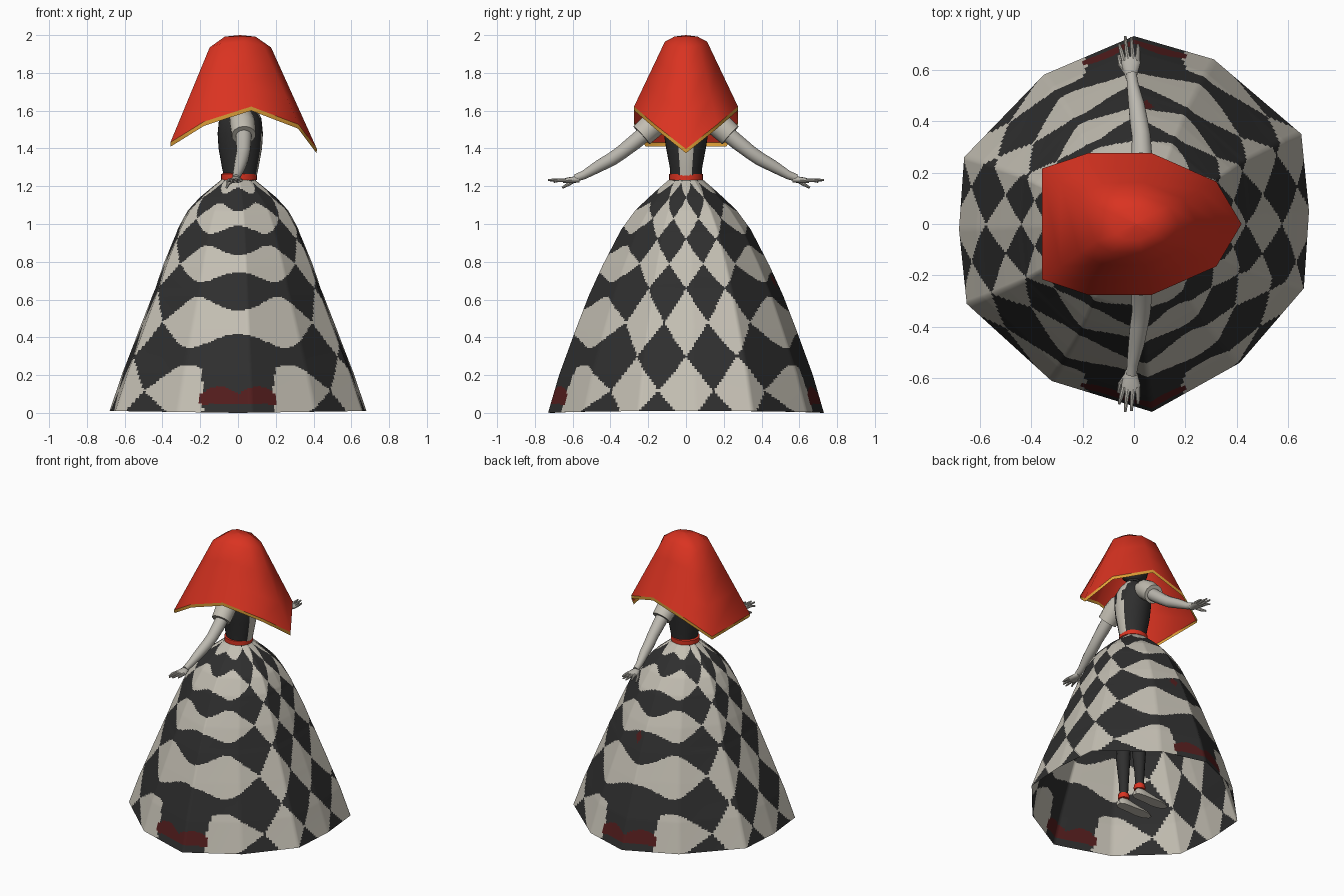
import bpy, bmesh, math
from mathutils import Vector

if "Cube" in bpy.data.objects:
    bpy.data.objects.remove(bpy.data.objects["Cube"])


def material(name, rgb):
    m = bpy.data.materials.new(name)
    m.diffuse_color = (*rgb, 1)
    m.use_nodes = True
    m.node_tree.nodes["Principled BSDF"].inputs["Base Color"].default_value = m.diffuse_color
    return m


CREAM = material("cream cloth", (0.55, 0.52, 0.45))
BLACK = material("black cloth", (0.028, 0.028, 0.028))
RED = material("red cloth", (0.70, 0.033, 0.015))
GOLD = material("gold trim", (0.75, 0.36, 0.04))
MAROON = material("maroon stain", (0.085, 0.012, 0.012))
SKIN = material("pale skin", (0.50, 0.48, 0.43))


def loft(name, rings, mats, rule=None, cap=False, angle=40):
    """Skin closed rings of points; rule(center) picks a material slot."""
    bm = bmesh.new()
    loops = [[bm.verts.new(p) for p in ring] for ring in rings]
    n = len(loops[0])
    for a, b in zip(loops, loops[1:]):
        for i in range(n):
            j = (i + 1) % n
            bm.faces.new((a[i], a[j], b[j], b[i]))
    if cap:
        bm.faces.new(loops[0][::-1])
        bm.faces.new(loops[-1])
        bmesh.ops.recalc_face_normals(bm, faces=bm.faces)
    if rule:
        for f in bm.faces:
            f.material_index = rule(f.calc_center_median())
    me = bpy.data.meshes.new(name)
    bm.to_mesh(me)
    bm.free()
    for m in mats:
        me.materials.append(m)
    ob = bpy.data.objects.new(name, me)
    bpy.context.collection.objects.link(ob)
    bpy.ops.object.select_all(action='DESELECT')
    ob.select_set(True)
    bpy.context.view_layer.objects.active = ob
    bpy.ops.object.shade_smooth_by_angle(angle=math.radians(angle))
    return ob


def ellipse(cx, cy, z, rx, ry, n=24):
    return [(cx + rx * math.cos(t), cy + ry * math.sin(t), z)
            for t in (2 * math.pi * i / n for i in range(n))]


def tube(name, path, mat, n=10):
    """Round tube through (x, y, z, radius) stations."""
    pts = [Vector(p[:3]) for p in path]
    rings = []
    for k, p in enumerate(path):
        d = (pts[min(k + 1, len(pts) - 1)] - pts[max(k - 1, 0)]).normalized()
        u = d.orthogonal() if abs(d.x) > 0.9 else d.cross(Vector((1, 0, 0)))
        u.normalize()
        w = d.cross(u)
        rings.append([pts[k] + p[3] * (u * math.cos(t) + w * math.sin(t))
                      for t in (2 * math.pi * i / n for i in range(n))])
    return loft(name, rings, [mat], cap=True)


def interp(table, v):
    for (a, fa), (b, fb) in zip(table, table[1:]):
        if v <= b:
            return fa + (fb - fa) * (v - a) / (b - a)
    return table[-1][1]


# Skirt: twelve-sided bell, finely split so the pattern can be painted on it
HEM = [(.68, .05), (.65, .35), (.31, .64), (0, .73), (-.35, .58), (-.66, .26),
       (-.68, -.02), (-.65, -.31), (-.32, -.61), (.07, -.73), (.41, -.54), (.66, -.25)]
FLARE = [(0, 1), (.2, .92), (.44, .80), (.62, .705), (.78, .605), (.97, .47),
         (1.07, .37), (1.13, .285), (1.19, .195), (1.24, .115)]
WIDEN = [(0, 1), (.3, .97), (.65, .94), (.95, .99), (1.15, 1.1), (1.24, 1.05)]
ROWS, SPLIT = 160, 22


def skirt_ring(k):
    z = 1.24 * k / ROWS
    s = interp(FLARE, z)
    sx = s * interp(WIDEN, z)
    ring = []
    for i, (x0, y0) in enumerate(HEM):
        x1, y1 = HEM[(i + 1) % 12]
        for j in range(SPLIT):
            t = j / SPLIT
            lift = 0.015 * abs(x0 + (x1 - x0) * t) * (1 - z / 1.24)
            ring.append(((x0 + (x1 - x0) * t) * sx, (y0 + (y1 - y0) * t) * s, z + lift))
    return ring


ROW_HEIGHTS = [(-.1, -1.1), (.30, 0), (.66, 1), (.92, 2), (1.14, 3), (1.30, 4)]
# diamond columns counted from the side, wider towards front and back
COLUMNS = [(0, 0), (13, .5), (26, 1), (39, 1.5), (66, 2), (90, 2.5)]


def skirt_paint(c):
    turn = math.degrees(math.atan2(abs(c.y), abs(c.x)))
    # stains near the hem and one small spot
    if abs(c.y) > .5 and abs(c.x) < .2 and .045 < c.z < .10 + .04 * abs(math.sin(c.x * 15.7)):
        return 2
    if c.y > 0 and abs(c.x - .05) / .028 + abs(c.z - .7) / .04 < 1:
        return 2
    # diamonds on the sides melt into wavy bands front and back
    v = interp(ROW_HEIGHTS, c.z)
    u = interp(COLUMNS, turn)
    wave = 1 - .55 * max(0, (math.sin(math.radians(turn)) - .8) / .2)
    f = math.cos(2 * math.pi * v) - wave * math.cos(2 * math.pi * u)
    if c.z < .3 and turn > 74 - 20 * max(0, c.z - .1):
        f = 1
    return 1 if f > 0 else 0


loft("skirt", [skirt_ring(k) for k in range(ROWS + 1)], [CREAM, BLACK, MAROON],
     skirt_paint, angle=80)

# Bodice with a cream panel on one side
BODICE = [(1.22, .08, .08), (1.30, .097, .086), (1.40, .115, .105), (1.48, .12, .118),
          (1.56, .112, .125), (1.62, .08, .10), (1.66, .045, .045)]
loft("bodice", [ellipse(.012, 0, z, rx, ry, 32) for z, rx, ry in BODICE], [BLACK, CREAM],
     lambda c: 1 if c.x > 0 and abs(c.y) < .035 else 0, cap=True)

# Belt
loft("belt", [ellipse(.005, 0, z, r + .005, r) for z, r in
              [(1.230, .08), (1.234, .09), (1.264, .09), (1.269, .08)]], [RED], cap=True)

# Head and neck, covered in black under the hood
loft("head", [ellipse(.0, 0, z, r, r * .9, 16) for z, r in
              [(1.62, .04), (1.68, .045), (1.71, .085), (1.78, .105), (1.86, .09), (1.91, .04)]],
     [BLACK], cap=True)

# Hood: outline from the pointed tip round to the flat side, with gold trim
HALF_HEM = [(.418, .0, 1.375), (.32, .165, 1.505), (.07, .275, 1.60),
            (-.18, .275, 1.52), (-.358, .215, 1.41)]
HALF_TOP = [(.175, .0, 1.935), (.135, .07, 1.945), (.03, .112, 1.965),
            (-.09, .11, 1.955), (-.15, .07, 1.935)]


def mirrored(half):
    return half + [(x, -y, z) for x, y, z in reversed(half[1:])]


hem, top = mirrored(HALF_HEM), mirrored(HALF_TOP)
edge = [(x, y, z + .022) for x, y, z in hem]


def between(t):
    return [Vector(a).lerp(Vector(b), t) for a, b in zip(edge, top)]


crown = [(.01 + (x - .01) * .5, y * .55, 1.992) for x, y, z in top]
tip = [(.01 + (x - .01) * .001, y * .001, 2.0) for x, y, z in top]
loft("hood", [between(t) for t in (0, .35, .7)] + [top, crown, tip], [RED], angle=85)
# trim hangs straight down from the hood edge
loft("hood_trim", [[(x * .995, y * .995, z) for x, y, z in hem], edge], [GOLD], angle=85)

# Arms, sleeves, hands, legs and shoes on both sides
for side, s in (("left", 1), ("right", -1)):
    def part(name, path, mat, n=10):
        tube(f"{side}_{name}", [(x, y * s, z, r) for x, y, z, r in path], mat, n)

    part("sleeve", [(.02, .08, 1.57, .05), (.02, .13, 1.555, .066), (.025, .18, 1.52, .068),
                    (.03, .235, 1.47, .064)], CREAM, 14)
    part("arm", [(.03, .18, 1.51, .043), (.03, .27, 1.435, .041), (.028, .34, 1.38, .037),
                 (.02, .39, 1.345, .036), (.01, .46, 1.307, .032), (-.005, .54, 1.26, .023),
                 (-.01, .585, 1.243, .020)], SKIN, 14)
    # palm: flattened loft running outward
    rings = []
    for y, w, h in [(.565, .02, .018), (.59, .028, .017), (.625, .037, .015), (.65, .034, .011)]:
        rings.append([(-.012 + w * math.cos(t), y * s, 1.235 - (y - .59) * .1 + h * math.sin(t))
                      for t in (math.pi * i / 6 for i in range(12))])
    loft(f"{side}_palm", rings, [SKIN], cap=True)
    for k, (x0, x1, y1, z1) in enumerate([(-.04, -.058, .70, 1.222), (-.022, -.034, .73, 1.232),
                                          (-.002, -.01, .727, 1.234), (.015, .016, .70, 1.23)]):
        part(f"finger_{k + 1}", [(x0, .635, 1.232, .010), ((x0 + x1) / 2, .67, 1.232, .009),
                                 (x1, y1, z1, .005)], SKIN, 8)
    part("thumb", [(-.03, .59, 1.232, .011), (-.052, .62, 1.212, .010),
                   (-.06, .655, 1.192, .006)], SKIN, 8)
    part("leg", [(.02, .08, .09, .027), (.02, .08, .2, .033), (.025, .08, .36, .046),
                 (.02, .075, .52, .044), (.015, .07, .8, .062), (.01, .06, 1.1, .07)], BLACK, 14)
    part("ankle_band", [(.02, .08, .07, .036), (.02, .08, .085, .039), (.02, .08, .105, .036)],
         RED, 14)
    # shoe: heel-to-toe loft of half-flat sections pointing to -x
    rings = []
    for x, w, h in [(.065, .018, .03), (.04, .034, .06), (.0, .036, .065), (-.06, .038, .048),
                    (-.12, .042, .036), (-.17, .034, .027), (-.205, .014, .016)]:
        rings.append([(x, s * .082 + w * math.cos(t), .018 + max(0, h * math.sin(t)))
                      for t in (math.pi * i / 7 for i in range(8))])
    loft(f"{side}_shoe", rings, [CREAM], cap=True)
